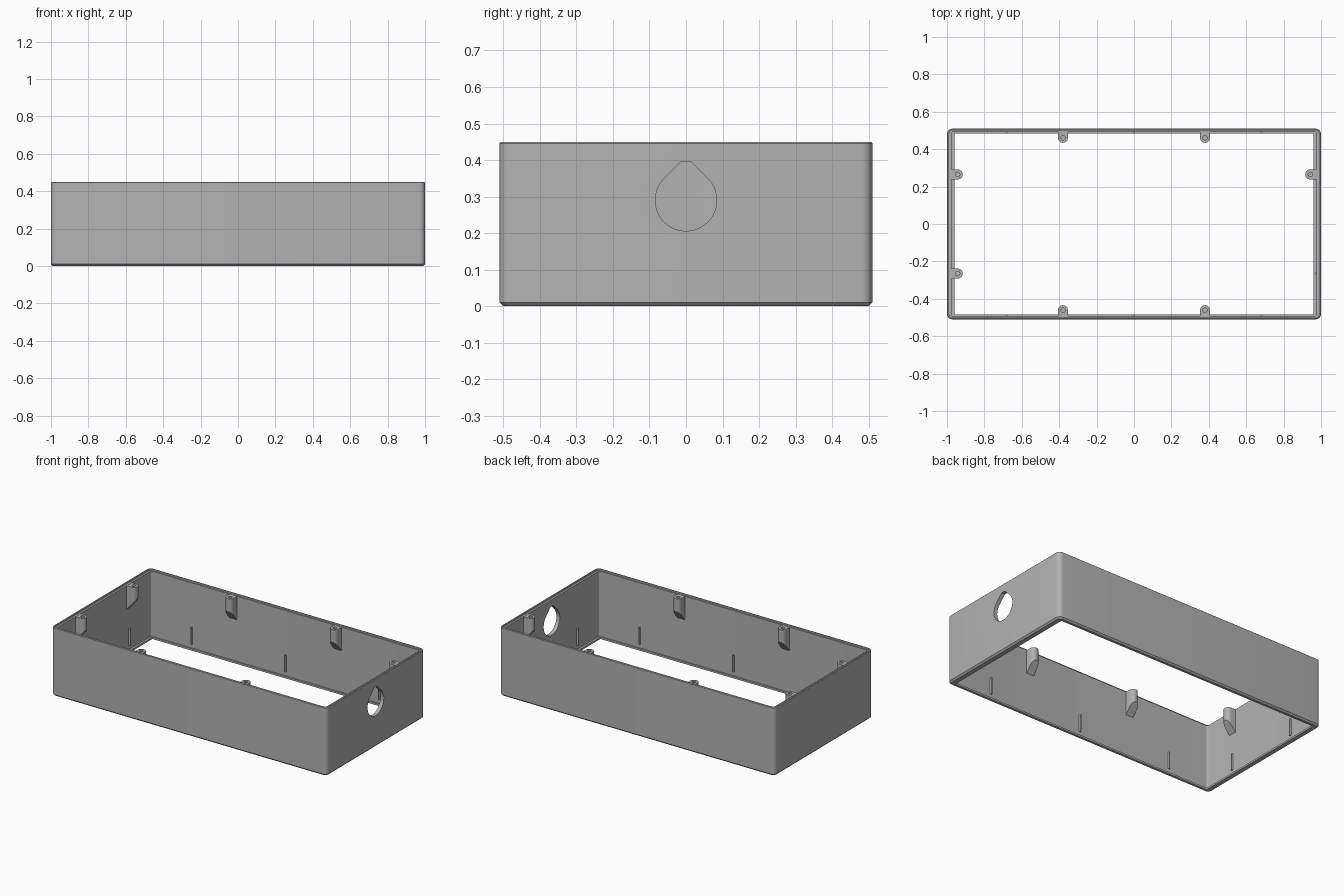
import bpy, bmesh
from math import pi, sin, cos, radians
from mathutils import Matrix, Vector

cube = bpy.data.objects.get("Cube")
if cube:
    bpy.data.objects.remove(cube, do_unlink=True)

grey = bpy.data.materials.new("plain grey")
grey.use_nodes = True
GREY = (0.45, 0.45, 0.45, 1)
grey.diffuse_color = GREY
grey.node_tree.nodes["Principled BSDF"].inputs["Base Color"].default_value = GREY

HALF_X, HALF_Y, HEIGHT = 1.0, 0.51, 0.45
WALL_X, WALL_Y = 0.975, 0.493      # inner wall faces
LEDGE = 0.44                       # recessed step inside the top rim


def finish(name, bm, matrix=Matrix()):
    bmesh.ops.recalc_face_normals(bm, faces=bm.faces)
    mesh = bpy.data.meshes.new(name)
    bm.to_mesh(mesh)
    bm.free()
    mesh.materials.append(grey)
    obj = bpy.data.objects.new(name, mesh)
    obj.matrix_world = matrix
    bpy.context.collection.objects.link(obj)
    return obj


def select(obj):
    bpy.ops.object.select_all(action="DESELECT")
    obj.select_set(True)
    bpy.context.view_layer.objects.active = obj


def smooth(obj):
    select(obj)
    bpy.ops.object.shade_smooth_by_angle(angle=radians(30))


def prism(name, outline, bottom, top, matrix=Matrix()):
    """Extrude an outline; bottom is a function giving each point's low z."""
    bm = bmesh.new()
    low = [bm.verts.new((x, y, bottom(x, y))) for x, y in outline]
    high = [bm.verts.new((x, y, top)) for x, y in outline]
    bm.faces.new(low)
    bm.faces.new(high)
    for i in range(len(low)):
        j = (i + 1) % len(low)
        bm.faces.new((low[i], low[j], high[j], high[i]))
    return finish(name, bm, matrix)


def cut(obj, cutter):
    bpy.context.view_layer.update()
    mod = obj.modifiers.new("cut", "BOOLEAN")
    mod.operation, mod.solver, mod.object = "DIFFERENCE", "EXACT", cutter
    select(obj)
    bpy.ops.object.modifier_apply(modifier=mod.name)
    bpy.data.objects.remove(cutter, do_unlink=True)


def rounded_rectangle(hx, hy, radius, steps=8):
    points = []
    for k, (sx, sy) in enumerate([(1, 1), (-1, 1), (-1, -1), (1, -1)]):
        for i in range(steps + 1):
            a = (k + i / steps) * pi / 2
            points.append((sx * (hx - radius) + radius * cos(a),
                           sy * (hy - radius) + radius * sin(a)))
    return points


# Frame: a closed wall section swept around a rounded rectangle
section = [  # half x, half y, corner radius, z
    (HALF_X - 0.01, HALF_Y - 0.01, 0.022, 0),
    (HALF_X, HALF_Y, 0.03, 0.01),
    (HALF_X, HALF_Y, 0.03, HEIGHT - 0.004),
    (HALF_X - 0.004, HALF_Y - 0.004, 0.026, HEIGHT),
    (HALF_X - 0.012, HALF_Y - 0.009, 0.02, HEIGHT),
    (HALF_X - 0.012, HALF_Y - 0.009, 0.02, LEDGE),
    (WALL_X, WALL_Y, 0.01, LEDGE),
    (WALL_X, WALL_Y, 0.01, 0.012),
    (WALL_X - 0.014, WALL_Y - 0.009, 0.005, 0.012),
    (WALL_X - 0.014, WALL_Y - 0.009, 0.005, 0),
]
bm = bmesh.new()
rings = [[bm.verts.new((x, y, z)) for x, y in rounded_rectangle(hx, hy, r)]
         for hx, hy, r, z in section]
for a, b in zip(rings, rings[1:] + rings[:1]):
    for i in range(len(a)):
        j = (i + 1) % len(a)
        bm.faces.new((a[i], a[j], b[j], b[i]))
frame = finish("frame_wall", bm)

# Teardrop cable opening in the left end wall
R = 0.084
tear = [(R * cos(a), R * sin(a))
        for a in (pi * 0.75 + 1.5 * pi * i / 40 for i in range(41))]
tear += [(0.014, 0.105), (-0.014, 0.105)]
upright = Matrix(((0, 0, 1, 0.9), (1, 0, 0, 0), (0, 1, 0, 0.29), (0, 0, 0, 1)))
cut(frame, prism("opening_cutter", tear, lambda x, y: 0, 0.2, upright))
smooth(frame)


def on_wall(x, y, angle):
    return Matrix.Translation((x, y, 0)) @ Matrix.Rotation(angle, 4, "Z")


# Wall spots: local +y points into the box
front = lambda x: on_wall(x, -WALL_Y, 0)
back = lambda x: on_wall(x, WALL_Y, pi)
left = lambda y: on_wall(WALL_X, y, pi / 2)
right = lambda y: on_wall(-WALL_X, y, -pi / 2)

# Screw bosses with a round nose, sloped underside and blind hole
W, REACH = 0.027, 0.059
nose = [(W * cos(pi * i / 16), REACH - W + W * sin(pi * i / 16)) for i in range(17)]
boss_outline = [(-W, -0.003), (W, -0.003)] + nose
bore = [(0.012 * cos(pi * i / 8), REACH - W + 0.012 * sin(pi * i / 8)) for i in range(16)]
boss_spots = [wall(x) for wall in (front, back) for x in (-0.38, 0.38)]
boss_spots += [right(-0.265), right(0.265), left(0.265)]
for n, spot in enumerate(boss_spots, 1):
    boss = prism(f"screw_boss_{n}", boss_outline,
                 lambda x, y: 0.285 + 1.2 * y, LEDGE - 0.001, spot)
    cut(boss, prism("bore_cutter", bore, lambda x, y: 0.38, 0.5, spot))
    smooth(boss)

# Small upright retaining ribs near the floor
rib_outline = [(-0.006, -0.003), (0.006, -0.003), (0.006, 0.004),
               (0.003, 0.009), (-0.003, 0.009), (-0.006, 0.004)]
rib_spots = [wall(x) for wall in (front, back) for x in (-0.68, 0, 0.68)]
rib_spots += [wall(y) for wall in (left, right) for y in (-0.265, 0.265)]
for n, spot in enumerate(rib_spots, 1):
    prism(f"retaining_rib_{n}", rib_outline, lambda x, y: 0.04, 0.15, spot)
